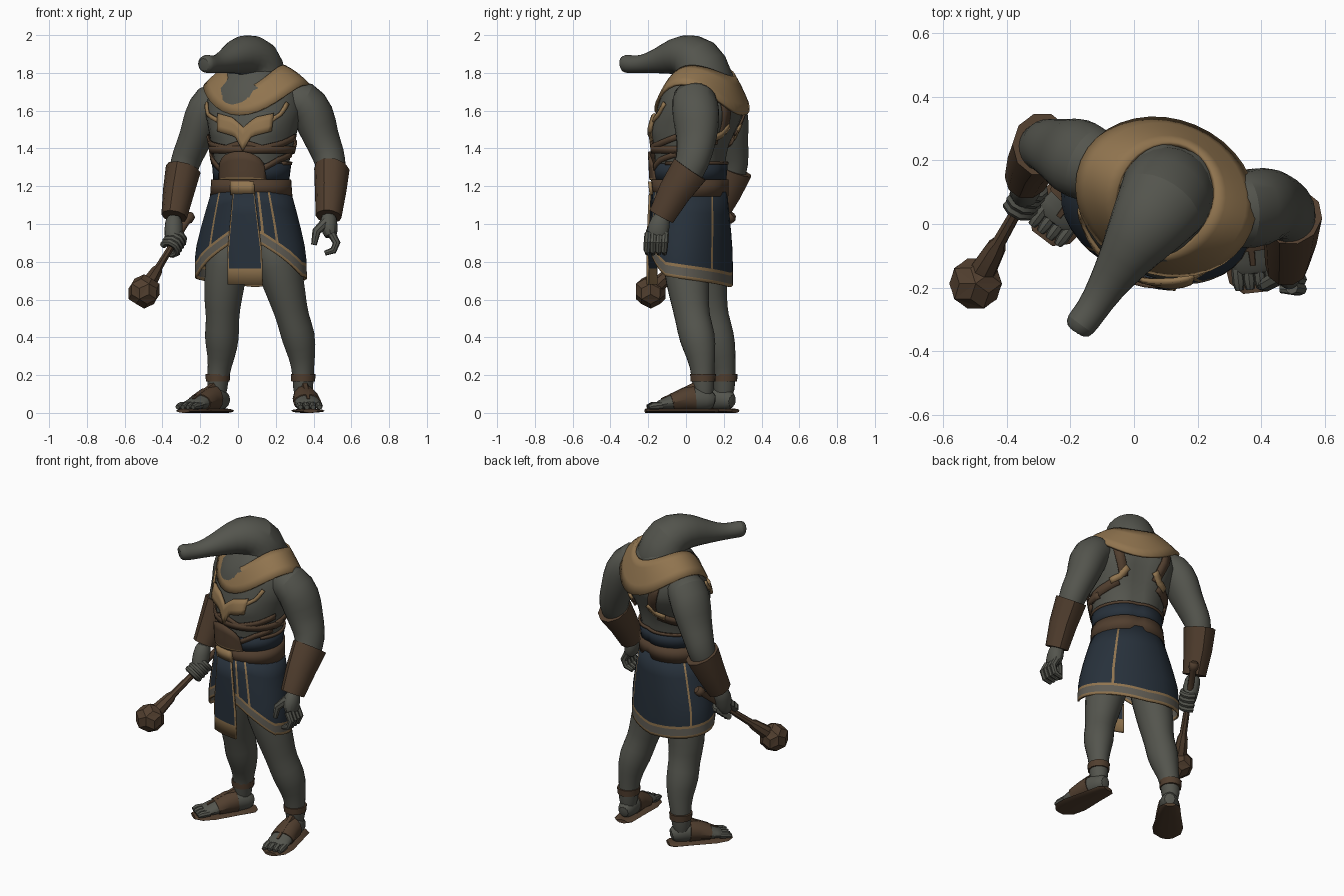
import bpy, bmesh, math
from math import sin, cos, radians, exp
from mathutils import Vector

cube = bpy.data.objects.get("Cube")
if cube:
    bpy.data.objects.remove(cube, do_unlink=True)


def material(name, rgb):
    m = bpy.data.materials.new(name)
    m.use_nodes = True
    m.diffuse_color = (*rgb, 1)
    m.node_tree.nodes["Principled BSDF"].inputs["Base Color"].default_value = (*rgb, 1)
    return m


SKIN = material("grey skin", (0.088, 0.09, 0.075))
TAN = material("tan gold", (0.28, 0.175, 0.078))
LEATHER = material("brown leather", (0.083, 0.049, 0.028))
NAVY = material("navy cloth", (0.02, 0.03, 0.043))
TRIM = material("grey trim", (0.12, 0.11, 0.09))

YAW = radians(-20)
LATERAL = Vector((cos(YAW), sin(YAW), 0))
FRONT = Vector((sin(YAW), -cos(YAW), 0))
made = []


def finish(name, bm, mats):
    bmesh.ops.recalc_face_normals(bm, faces=bm.faces)
    me = bpy.data.meshes.new(name)
    bm.to_mesh(me)
    bm.free()
    for m in mats:
        me.materials.append(m)
    ob = bpy.data.objects.new(name, me)
    bpy.context.scene.collection.objects.link(ob)
    made.append(ob)
    return ob


def tube(name, pts, mat, side=LATERAL, n=12, sub=0):
    """Loft of ellipses along points (x, y, z, radius along side, other radius)."""
    bm = bmesh.new()
    centres = [Vector(p[:3]) for p in pts]
    rings = []
    for i, p in enumerate(pts):
        t = (centres[min(i + 1, len(pts) - 1)] - centres[max(i - 1, 0)]).normalized()
        s = Vector(side)
        s = (s - t * s.dot(t)).normalized()
        o = t.cross(s)
        rings.append([bm.verts.new(centres[i] + s * p[3] * cos(k * math.tau / n)
                                   + o * p[4] * sin(k * math.tau / n)) for k in range(n)])
    for a, b in zip(rings, rings[1:]):
        for k in range(n):
            bm.faces.new((a[k], a[(k + 1) % n], b[(k + 1) % n], b[k]))
    bm.faces.new(rings[0])
    bm.faces.new(rings[-1])
    ob = finish(name, bm, [mat])
    if sub:
        ob.modifiers.new("round", "SUBSURF").levels = sub
        ob.modifiers["round"].render_levels = sub


def sheet(name, us, vs, fn, mats, rule=lambda i, j: 0, closed=False, thick=0.012):
    """Grid of fn(u, v) given a thickness."""
    bm = bmesh.new()
    rows = [[bm.verts.new(fn(u, v)) for u in us] for v in vs]
    for j in range(len(vs) - 1):
        for i in range(len(us) if closed else len(us) - 1):
            k = (i + 1) % len(us)
            f = bm.faces.new((rows[j][i], rows[j][k], rows[j + 1][k], rows[j + 1][i]))
            f.material_index = rule(i, j)
    ob = finish(name, bm, mats)
    if thick:
        mod = ob.modifiers.new("thickness", "SOLIDIFY")
        mod.thickness, mod.offset = thick, 0


def span(a, b, n):
    return [a + (b - a) * i / n for i in range(n + 1)]


# Body tables: height, centre x, centre y, half width, half depth
TORSO = [(0.95, .07, .03, .2, .16), (1.15, .07, .025, .195, .17), (1.25, .07, .02, .185, .18),
         (1.4, .075, .025, .215, .19), (1.5, .08, .045, .24, .205), (1.6, .085, .07, .265, .215),
         (1.7, .09, .08, .25, .205), (1.78, .095, .09, .19, .165), (1.83, .095, .095, .13, .13)]
SKIRT = [(0.6, .07, .03, .305, .2), (0.85, .066, .028, .3, .2),
         (1.0, .068, .025, .262, .198), (1.18, .07, .02, .205, .19)]


def surface(table, ang, z, off=0.0):
    """Point at an angle (0 front, + left) and height on a body table."""
    z0 = min(max(z, table[0][0]), table[-1][0])
    for lo, hi in zip(table, table[1:]):
        if z0 <= hi[0]:
            f = (z0 - lo[0]) / (hi[0] - lo[0])
            cx, cy, a, b = [lo[k] + (hi[k] - lo[k]) * f for k in range(1, 5)]
            break
    d = abs((ang + 180) % 360 - 180)
    if table is TORSO:   # chest and shoulder blade muscle, spine groove
        off += .02 * exp(-((d - 33) / 20) ** 2 - ((z - 1.5) / .07) ** 2)
        off += .02 * exp(-((d - 145) / 20) ** 2 - ((z - 1.56) / .1) ** 2)
        off -= .012 * exp(-((d - 180) / 10) ** 2)
    r = radians(ang)
    return Vector((cx, cy, z)) + LATERAL * (a + off) * sin(r) + FRONT * (b + off) * cos(r)


def wrap(name, a0, a1, z0, z1, off, mat, n=16, thick=0.014):
    full = a1 - a0 >= 360
    us = span(a0, a1, n)
    sheet(name, us[:-1] if full else us, (z0, z1), lambda u, v: surface(TORSO, u, v, off), [mat],
          closed=full, thick=thick)


def strap(name, path, width, off, mat):
    pts = [(path[i][0] + (path[i + 1][0] - path[i][0]) * t, path[i][1] + (path[i + 1][1] - path[i][1]) * t)
           for i in range(len(path) - 1) for t in (0, .33, .67)] + [path[-1]]

    def at(i, w):
        a, b = pts[max(i - 1, 0)], pts[min(i + 1, len(pts) - 1)]
        da, dz = (b[0] - a[0]) / 230, b[1] - a[1]
        l = math.hypot(da, dz)
        return surface(TORSO, pts[i][0] - dz / l * w * 230, pts[i][1] + da / l * w, off)
    sheet(name, range(len(pts)), (-width / 2, width / 2), at, [mat])


# Torso and head
sheet("torso", span(0, 350, 35), [.95, 1.1, 1.2, 1.28, 1.36, 1.42, 1.46, 1.5, 1.55, 1.6, 1.66, 1.72, 1.78, 1.83],
      lambda u, v: surface(TORSO, u, v), [SKIN], closed=True, thick=0)
HEAD_SIDE = (.85, -.53, 0)
tube("head", [(.1, .1, 1.64, .17, .165), (.108, .104, 1.78, .16, .162), (.088, .062, 1.885, .15, .146),
              (.027, -.022, 1.9, .122, .115), (-.03, -.11, 1.873, .086, .082), (-.09, -.2, 1.85, .06, .053),
              (-.135, -.275, 1.843, .05, .046), (-.17, -.318, 1.85, .053, .054), (-.184, -.34, 1.843, .038, .038)],
     SKIN, HEAD_SIDE, 12, 1)


# Broad collar
def collar(u, v):
    r = radians(u)
    front = cos(r) > 0
    wide = .15 + .135 * v
    deep = (.19 + .05 * v) if front else (.168 + .067 * v)
    top = 1.835 - (.12 if front else .055) * cos(r) ** 2
    z = top + (1.575 + .165 * sin(r) ** 2 - top) * v + .01 * sin(v * math.pi)
    lat, fwd = Vector((.92, -.39, 0)), Vector((-.39, -.92, 0))
    return Vector((.1, .087, z)) + lat * wide * sin(r) + fwd * deep * cos(r)


sheet("collar", span(0, 350, 35), span(0, 1, 4), collar, [TAN], closed=True, thick=.016)

# Chest harness
wrap("chest_band", -115, 115, 1.375, 1.412, .012, LEATHER, n=24)
wrap("waist_sash", 0, 360, 1.22, 1.32, .006, NAVY, n=36)
wrap("sash_cord", 70, 290, 1.315, 1.33, .01, LEATHER, n=24)
wrap("belt", 0, 360, 1.145, 1.235, .016, LEATHER, n=36, thick=.02)
wrap("buckle", -10, 23, 1.155, 1.225, .034, TAN, n=6, thick=.02)


def belly(u, v):
    top = 1.245 + .14 * math.sqrt(max(0, 1 - u * u))
    return surface(TORSO, 2 + 40 * u, 1.235 + (top - 1.235) * v, .014 + .018 * (1 - u * u))


sheet("belly_plate", span(-1, 1, 12), (0, .08, .4, .7, 1), belly, [LEATHER, TAN], lambda i, j: int(j == 0))


def emblem(u, v):
    a = abs(u)
    lo = 1.45 + .04 * a - .065 * max(0, 1 - a / .3)
    hi = 1.55 + .035 * a - .04 * max(0, 1 - a / .4)
    return surface(TORSO, 6 + 33 * u, lo + (hi - lo) * v, .012 + .008 * (1 - a))


sheet("chest_emblem", span(-1, 1, 14), span(0, 1, 3), emblem, [TAN], thick=.016)
for s, label in ((1, "left"), (-1, "right")):
    strap(label + "_chest_strap", [(6, 1.43), (6 + s * 25, 1.4), (s * 60, 1.425), (s * 88, 1.46)], .034, .012, LEATHER)
    strap(label + "_chest_cord", [(6 + s * 28, 1.54), (s * 48, 1.58), (s * 58, 1.64)], .024, .01, TAN)
    strap(label + "_side_strap", [(s * 34, 1.29), (s * 60, 1.34), (s * 90, 1.37)], .03, .013, LEATHER)
    strap(label + "_back_strap", [(s * 146, 1.66), (s * 153, 1.55), (s * 157, 1.47)], .05, .012, LEATHER)
    strap(label + "_back_clasp", [(s * 162, 1.52), (s * 152, 1.47), (s * 138, 1.45)], .034, .017, TAN)
    strap(label + "_back_wrap", [(s * 150, 1.45), (s * 130, 1.425), (s * 95, 1.395)], .05, .012, LEATHER)


# Kilt with open front, trimmed hem and apron
def hem(u):
    d = abs((u - 8 + 180) % 360 - 180)
    return .89 - .165 * min(max(d - 18, 0) / 52, 1) - .06 * max(0, d - 70) / 110


angles = sorted(span(-180, 170, 35) + [-36, -33, 27, 43, 46, 147, -147, -113, -144])
seams = (-36, 27, 43, 147, -113)


def kilt(u, v):
    low = hem(u)
    z = low + v if v < .1 else low + .1 + (1.17 - low - .1) * (v - .1)
    return surface(SKIRT, u, z)


sheet("kilt", angles, [0, .016, .06, .076, .1, .3, .55, .8, 1.1], kilt, [NAVY, TAN, TRIM],
      lambda i, j: 1 if j in (0, 2) else 2 if j == 1 else int(angles[i] in seams), True, .01)
apron_us = [-9, -7.5, -2, 4, 10, 16, 22, 24, 25.5]
sheet("apron", apron_us, [.68, .765, .85, .95, 1.05, 1.16],
      lambda u, v: surface(SKIRT, 8 + (u - 8) * (1 - .15 * max(0, v - .85) / .3), v, .018), [NAVY, TAN],
      lambda i, j: int(j == 0 or i in (0, 7)))

# Arms and bracers
ARMS = {
    "left": [(.22, .03, 1.67, .1, .1), (.35, .045, 1.66, .13, .125), (.407, .055, 1.57, .133, .12),
             (.437, .058, 1.46, .115, .095), (.48, .045, 1.37, .1, .09), (.497, .022, 1.29, .092, .08),
             (.49, -.06, 1.17, .072, .066), (.48, -.13, 1.04, .05, .05)],
    "right": [(-.05, .15, 1.67, .1, .1), (-.145, .19, 1.65, .128, .12), (-.19, .215, 1.55, .13, .107),
              (-.22, .225, 1.46, .11, .09), (-.268, .245, 1.36, .092, .085), (-.29, .25, 1.29, .085, .078),
              (-.315, .205, 1.17, .07, .065), (-.338, .145, 1.04, .05, .05)]}
for label, pts in ARMS.items():
    tube(label + "_arm", pts, SKIN, FRONT, 12, 1)
    tube(label + "_bracer", [(*p[:3], r, q) for p, r, q in zip(pts[-3:], (.108, .092, .074), (.092, .082, .068))],
         LEATHER, FRONT, 10)

# Open left hand
tube("left_palm", [(.48, -.12, 1.06, .045, .045), (.48, -.145, .99, .062, .05), (.495, -.155, .92, .064, .038)],
     SKIN, (0, 1, 0), 10, 1)
for k in range(4):
    y = -.2 + .03 * k
    tube(f"left_finger_{k + 1}", [(.495, y, .95, .02, .022), (.522, y - .004, .9, .02, .021),
                                  (.505, y - .006, .86, .018, .019), (.46, y - .004, .845, .013, .013)], SKIN, (0, 1, 0), 8)
tube("left_thumb", [(.465, -.16, 1.01, .028, .028), (.415, -.19, .96, .023, .023), (.402, -.195, .89, .015, .015)],
     SKIN, (0, 1, 0), 8)

# Club and gripping right hand
butt, tip = Vector((-.25, .25, 1.05)), Vector((-.497, -.187, .643))
axis = (butt - tip).normalized()
along = [(0, .02), (.02, .03), (.06, .03), (.08, .02), (.4, .018), (.7, .022), (.74, .032), (.9, .042)]
tube("club_shaft", [(*butt.lerp(tip, t), r, r) for t, r in along], LEATHER, (1, 0, 0), 8)
bm = bmesh.new()
bmesh.ops.create_icosphere(bm, subdivisions=1, radius=.091)
bmesh.ops.poke(bm, faces=bm.faces[:], offset=.012)
bmesh.ops.translate(bm, verts=bm.verts, vec=tip)
finish("club_head", bm, [LEATHER])
grip = butt.lerp(tip, .36)
tube("right_palm", [(-.338, .145, 1.05, .045, .045), (-.342, .115, .98, .057, .052), (*grip, .054, .05),
                    (grip.x, grip.y - .01, grip.z - .045, .038, .033)], SKIN, FRONT, 10, 1)
e1 = axis.cross(Vector((0, 0, 1))).normalized()
e2 = axis.cross(e1)
for k in range(4):
    mid = grip + axis * (.028 * k - .05)
    tube(f"right_finger_{k + 1}", [(*(mid + (e1 * cos(a) + e2 * sin(a)) * .042), .019, .019)
                                   for a in span(-2.6, 2.2, 7)], SKIN, axis, 8)

# Legs and sandals
LEGS = {
    "left": [(.17, 0, .95, .13, .14), (.215, 0, .78, .128, .132), (.265, .02, .6, .102, .108), (.29, .034, .5, .086, .095),
             (.322, .06, .4, .096, .104), (.34, .082, .3, .072, .08), (.345, .09, .2, .056, .06), (.345, .095, .05, .056, .06)],
    "right": [(-.03, .08, .95, .13, .14), (-.06, .09, .78, .118, .132), (-.083, .11, .6, .106, .113), (-.08, .132, .5, .086, .098),
              (-.087, .16, .4, .099, .105), (-.087, .187, .3, .075, .082), (-.107, .205, .2, .056, .06),
              (-.112, .2, .05, .056, .06)]}
FEET = {"left": ((.34, .17), (.383, -.215)), "right": ((-.055, .262), (-.288, -.045))}
for label, pts in LEGS.items():
    tube(label + "_leg", pts, SKIN, LATERAL, 12, 1)
    x, y = pts[-2][:2]
    tube(label + "_ankle_cuff", [(x, y, .165, .063, .067), (x, y, .205, .066, .07)], LEATHER)
    heel, toe = [Vector((*p, 0)) for p in FEET[label]]
    across = (toe - heel).normalized().cross(Vector((0, 0, 1)))

    def lengthwise(name, rows, mat, n=12, sub=0, shift=0):
        tube(label + name, [(*(heel.lerp(toe, t) + across * shift + Vector((0, 0, z))), w, h)
                            for t, z, w, h in rows], mat, across, n, sub)
    lengthwise("_sole", [(0, .011, .034, .011), (.06, .011, .06, .011), (.35, .011, .072, .011),
                         (.7, .011, .09, .011), (.9, .011, .08, .011), (1, .011, .04, .011)], LEATHER)
    lengthwise("_foot", [(.03, .06, .035, .04), (.15, .07, .056, .058), (.35, .078, .062, .072), (.55, .062, .067, .05),
                         (.75, .046, .075, .032), (.86, .038, .072, .022)], SKIN, 12, 1)
    lengthwise("_instep_strap", [(.32, .076, .065, .07), (.45, .072, .069, .064), (.64, .055, .075, .046)], LEATHER)
    lengthwise("_lace", [(.29, .14, .024, .03), (.48, .1, .02, .034), (.76, .055, .014, .028)], LEATHER, 6)
    for k in range(4):
        lengthwise(f"_toe_{k + 1}", [(.78, .04, .018, .02), (.9, .037, .02, .02), (.965, .03, .013, .012)],
                   SKIN, 8, 0, -.051 + .034 * k)

# Shading
bpy.ops.object.select_all(action="DESELECT")
for ob in made:
    ob.select_set(ob.name != "club_head")
bpy.context.view_layer.objects.active = made[0]
bpy.ops.object.shade_smooth_by_angle(angle=radians(38))
